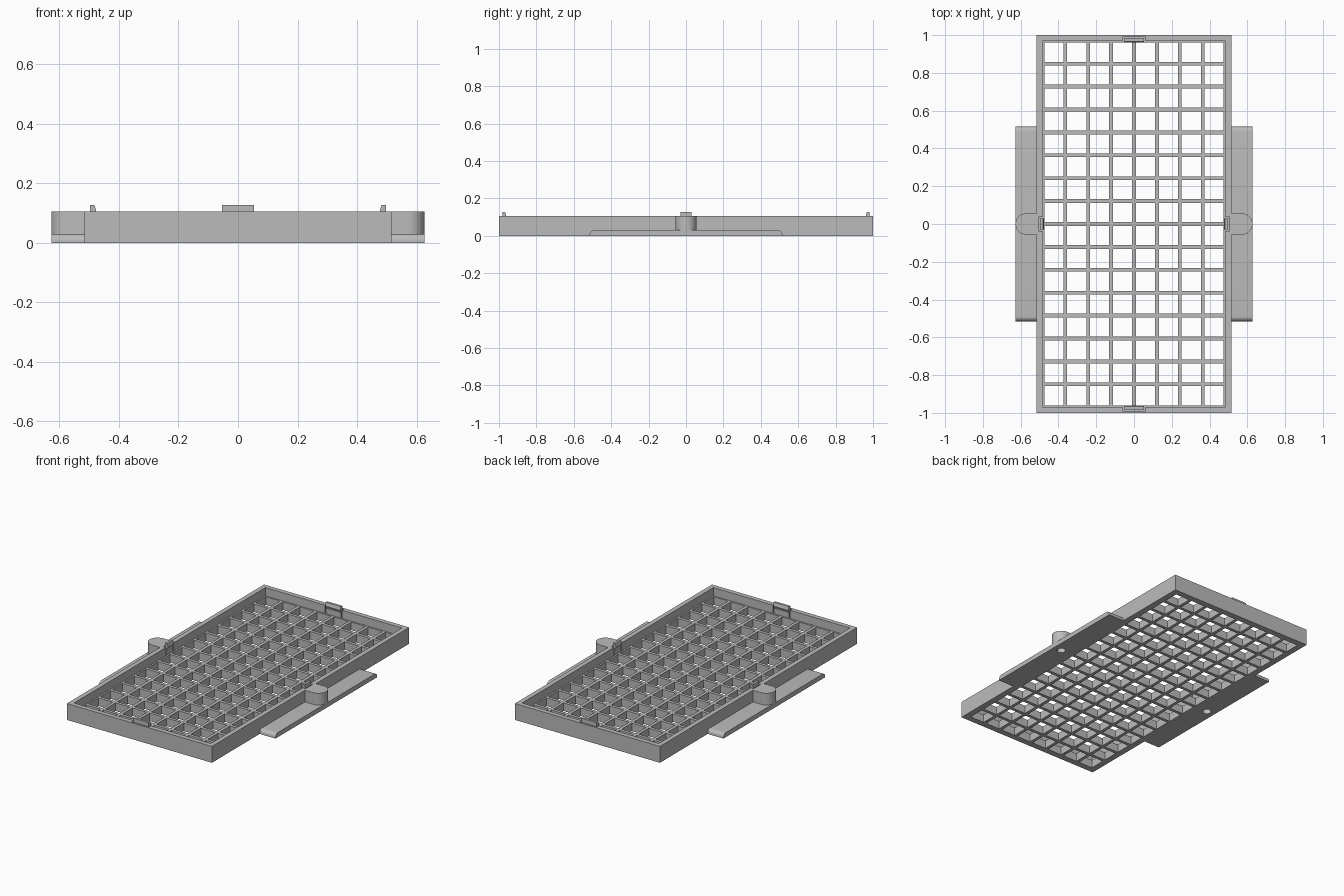
import bpy, bmesh
from math import sin, cos, pi
from mathutils import Matrix, Vector

default = bpy.data.objects.get("Cube")
if default:
    bpy.data.objects.remove(default)

grey = bpy.data.materials.new("plain grey")
grey.use_nodes = True
colour = (0.5, 0.5, 0.5, 1)
grey.diffuse_color = colour
grey.node_tree.nodes["Principled BSDF"].inputs["Base Color"].default_value = colour

# Main dimensions
HX, HY, TOP = 0.515, 1.0, 0.105
WALL, LATTICE = 0.03, 0.052
PITCH, BAR = 0.12125, 0.01          # bar is the half width
IX, IY = HX - WALL, HY - WALL
FLANGE_X, FLANGE_Y, FLANGE_Z = 0.627, 0.515, 0.03
BOSS_R = 0.056
BOSS_X = FLANGE_X - BOSS_R


def finish(name, bm):
    bmesh.ops.recalc_face_normals(bm, faces=bm.faces)
    mesh = bpy.data.meshes.new(name)
    bm.to_mesh(mesh)
    bm.free()
    mesh.materials.append(grey)
    obj = bpy.data.objects.new(name, mesh)
    bpy.context.collection.objects.link(obj)
    return obj


def prism(name, outline, vector):
    """Extrude a closed outline of 3D points along a vector."""
    bm = bmesh.new()
    face = bm.faces.new([bm.verts.new(p) for p in outline])
    out = bmesh.ops.extrude_face_region(bm, geom=[face])
    verts = [v for v in out["geom"] if isinstance(v, bmesh.types.BMVert)]
    bmesh.ops.translate(bm, verts=verts, vec=vector)
    # the starting cap survives extrusion when it is a lone face
    return finish(name, bm)


def box(name, x0, x1, y0, y1, z0, z1):
    ring = [(x0, y0, z0), (x1, y0, z0), (x1, y1, z0), (x0, y1, z0)]
    return prism(name, ring, (0, 0, z1 - z0))


def combine(obj, tool, operation):
    mod = obj.modifiers.new(operation.lower(), 'BOOLEAN')
    mod.operation, mod.solver, mod.object = operation, 'EXACT', tool
    bpy.context.view_layer.update()
    deps = bpy.context.evaluated_depsgraph_get()
    mesh = bpy.data.meshes.new_from_object(obj.evaluated_get(deps))
    obj.modifiers.clear()
    obj.data = mesh
    bpy.data.objects.remove(tool)


def smooth(obj):
    bpy.ops.object.select_all(action='DESELECT')
    obj.select_set(True)
    bpy.context.view_layer.objects.active = obj
    bpy.ops.object.shade_smooth_by_angle(angle=pi / 6)


def arc(cx, cy, r, a0, a1, n):
    return [(cx + r * cos(a0 + (a1 - a0) * i / n),
             cy + r * sin(a0 + (a1 - a0) * i / n)) for i in range(n + 1)]


# Tray block with square through holes
def cuts(cells, half):
    inner = []
    for i in range(cells):
        start = (i - cells / 2) * PITCH
        inner += [start + BAR, start + PITCH - BAR]
    return [-half] + inner + [half]


xs, ys = cuts(8, HX), cuts(16, HY)
bm = bmesh.new()
grid = [[[bm.verts.new((x, y, z)) for y in ys] for x in xs] for z in (0, TOP)]


def solid(i, j):
    inside = 0 <= i < len(xs) - 1 and 0 <= j < len(ys) - 1
    return inside and not (i % 2 and j % 2)


for i in range(len(xs) - 1):
    for j in range(len(ys) - 1):
        if not solid(i, j):
            continue
        ring = [(i, j), (i + 1, j), (i + 1, j + 1), (i, j + 1)]
        for layer in grid:
            bm.faces.new([layer[a][b] for a, b in ring])
        beside = [(i, j - 1), (i + 1, j), (i, j + 1), (i - 1, j)]
        for k, cell in enumerate(beside):
            if not solid(*cell):
                (a, b), (c, d) = ring[k], ring[(k + 1) % 4]
                bm.faces.new([grid[0][a][b], grid[0][c][d],
                              grid[1][c][d], grid[1][a][b]])
bmesh.ops.recalc_face_normals(bm, faces=bm.faces)
bmesh.ops.dissolve_limit(bm, angle_limit=0.01, verts=bm.verts, edges=bm.edges)
tray = finish("lattice_tray", bm)

# Recess above the lattice
combine(tray, box("recess", -IX, IX, -IY, IY, LATTICE, TOP + 0.1), 'DIFFERENCE')

# Snap clips standing in notches at the middle of each wall
clip_profile = [(0, LATTICE - 0.004), (0, 0.085), (-0.009, TOP), (-0.008, 0.11),
                (-0.003, 0.127), (0.012, 0.127), (0.012, LATTICE - 0.004)]
walls = [("left", 0, IX, 0.03), ("back", 1, IY, 0.053),
         ("right", 2, IX, 0.03), ("front", 3, IY, 0.053)]
for side, turn, reach, half in walls:
    spin = Matrix.Rotation(turn * pi / 2, 4, 'Z')
    notch = box("notch", reach - 0.02, reach + 0.02,
                -half - 0.007, half + 0.007, LATTICE, TOP + 0.1)
    notch.data.transform(spin)
    combine(tray, notch, 'DIFFERENCE')
    clip = prism(side + "_clip", [(reach + d, -half, z) for d, z in clip_profile],
                 (0, 2 * half, 0))
    clip.data.transform(spin)

# Side flanges with a rounded boss and a blind hole underneath
R = 0.024
profile = [(-FLANGE_Y, 0), (FLANGE_Y, 0)]
profile += arc(FLANGE_Y - R, FLANGE_Z - R, R, 0, pi / 2, 8)
profile += arc(R - FLANGE_Y, FLANGE_Z - R, R, pi / 2, pi, 8)
boss_outline = [(HX, -BOSS_R)] + arc(BOSS_X, 0, BOSS_R, -pi / 2, pi / 2, 24)
boss_outline += [(HX, BOSS_R)]
for side, turn in (("left", 0), ("right", pi)):
    flange = prism(side + "_flange", [(HX, y, z) for y, z in profile],
                   (FLANGE_X - HX, 0, 0))
    boss = prism("boss", [(x, y, 0) for x, y in boss_outline], (0, 0, TOP))
    combine(flange, boss, 'UNION')
    hole = prism("hole", [(x, y, -0.05) for x, y in
                          arc(BOSS_X, 0, 0.026, 0, 2 * pi, 24)[:-1]], (0, 0, 0.13))
    combine(flange, hole, 'DIFFERENCE')
    flange.data.transform(Matrix.Rotation(turn, 4, 'Z'))
    smooth(flange)
